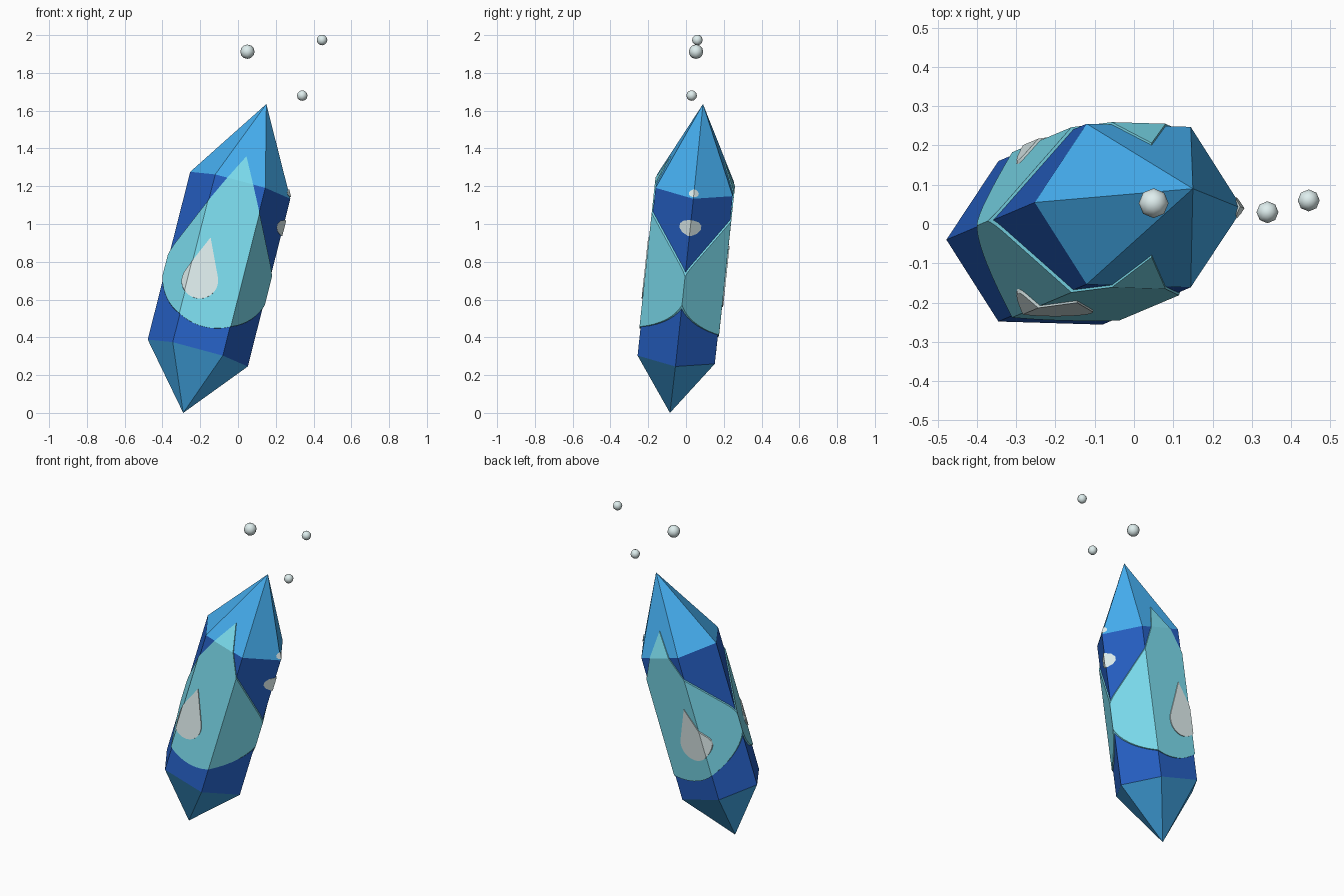
import bpy, bmesh
from math import sin, cos, pi, asin, atan2
from mathutils import Vector

if "Cube" in bpy.data.objects:
    bpy.data.objects.remove(bpy.data.objects["Cube"])


def material(name, rgb):
    m = bpy.data.materials.new(name)
    m.diffuse_color = (*rgb, 1)
    m.use_nodes = True
    m.node_tree.nodes["Principled BSDF"].inputs["Base Color"].default_value = m.diffuse_color
    return m


DEEP = material("deep_blue", (0.019, 0.115, 0.54))
LIGHT = material("light_blue", (0.06, 0.42, 0.86))
AQUA = material("aqua", (0.20, 0.72, 0.86))
PALE = material("pale", (0.74, 0.86, 0.86))


def finish(name, bm, mats):
    bmesh.ops.recalc_face_normals(bm, faces=bm.faces[:])
    me = bpy.data.meshes.new(name)
    bm.to_mesh(me)
    bm.free()
    for m in mats:
        me.materials.append(m)
    ob = bpy.data.objects.new(name, me)
    bpy.context.collection.objects.link(ob)
    return ob


# Leaning six-sided crystal; "grow" swells it for the raised layers
def crystal(name, mats, grow=0.0):
    bm = bmesh.new()

    def ring(c):
        out = []
        for i in range(6):
            a = i * pi / 3
            dx, dy = (0.265 + grow) * cos(a), (0.236 + grow) * sin(a)
            dz = -0.269 * dx - 0.107 * dy
            out.append(bm.verts.new((c[0] + dx, c[1] + dy - 0.03 * dx, c[2] + dz)))
        return out

    low = ring((-0.213, -0.048, 0.317))
    high = ring((0.012, 0.047, 1.205))
    up = Vector((0.26, 0.1, 0.95)) * grow * 1.5
    foot = bm.verts.new(Vector((-0.29, -0.085, 0)) - up)
    tip = bm.verts.new(Vector((0.15, 0.09, 1.635)) + up)
    for i in range(6):
        j = (i + 1) % 6
        bm.faces.new((low[i], low[j], high[j], high[i]))
        for f in (bm.faces.new((high[i], high[j], tip)),
                  bm.faces.new((low[j], low[i], foot))):
            f.material_index = len(mats) - 1
    return finish(name, bm, mats)


# Outline of a circle, drawn out to a point when a tip is given
def drop(cx, cz, r, n, tip=None):
    if tip is None:
        return [(cx + r * cos(2 * pi * i / n), cz + r * sin(2 * pi * i / n)) for i in range(n)]
    dx, dz = tip[0] - cx, tip[1] - cz
    d = (dx * dx + dz * dz) ** 0.5
    half = pi / 2 - asin(r / d)
    start = atan2(dz, dx) + half
    sweep = 2 * pi - 2 * half
    pts = [(cx + r * cos(start + sweep * i / n), cz + r * sin(start + sweep * i / n))
           for i in range(n + 1)]
    return pts + [tip]


# Raised layer: outline pushed through the crystal from front to back
def layer(name, outline, mat, grow):
    bm = bmesh.new()
    rows = [[bm.verts.new((x, y, z - 0.105 * y)) for x, z in outline] for y in (-0.6, 0.6)]
    n = len(outline)
    bm.faces.new(rows[0])
    bm.faces.new(rows[1][::-1])
    for i in range(n):
        j = (i + 1) % n
        bm.faces.new((rows[0][i], rows[0][j], rows[1][j], rows[1][i]))
    cutter = finish("cutter", bm, [])
    cutter.hide_render = True
    ob = crystal(name, [mat], grow)
    mod = ob.modifiers.new("cut", 'BOOLEAN')
    mod.operation = 'INTERSECT'
    mod.solver = 'EXACT'
    mod.object = cutter
    bpy.context.view_layer.objects.active = ob
    bpy.ops.object.modifier_apply(modifier=mod.name)
    bpy.data.objects.remove(cutter)
    ob.data.materials.clear()
    ob.data.materials.append(mat)
    for p in ob.data.polygons:
        p.material_index = 0


crystal("crystal", [DEEP, LIGHT])
layer("aqua_drop", drop(-0.11, 0.712, 0.29, 40, (0.045, 1.35)), AQUA, 0.007)
layer("pale_drop", drop(-0.202, 0.678, 0.097, 28, (-0.145, 0.908)), PALE, 0.013)
layer("edge_spot", drop(0.25, 0.978, 0.045, 12), PALE, 0.007)
layer("small_edge_spot", drop(0.285, 1.17, 0.025, 12), PALE, 0.007)

# Floating bubbles
for i, (x, y, z, r) in enumerate([(0.05, 0.053, 1.912, 0.038),
                                  (0.34, 0.03, 1.68, 0.028),
                                  (0.445, 0.06, 1.974, 0.028)]):
    bpy.ops.mesh.primitive_uv_sphere_add(segments=8, ring_count=6, radius=r, location=(x, y, z))
    b = bpy.context.object
    b.name = f"bubble_{i + 1}"
    b.data.materials.append(PALE)
    bpy.ops.object.shade_smooth()
